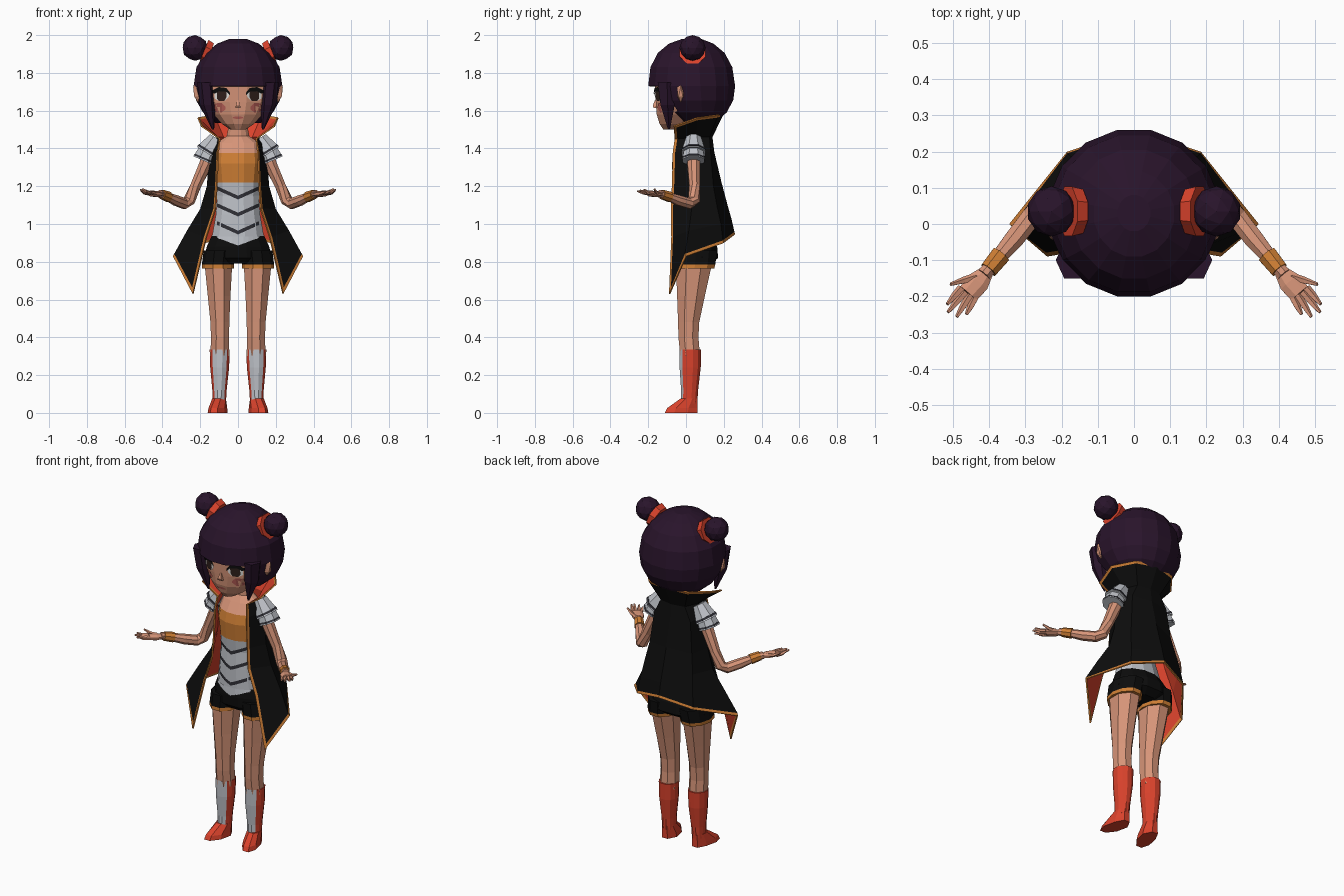
import bpy, bmesh, math
from mathutils import Vector
from mathutils.bvhtree import BVHTree

if "Cube" in bpy.data.objects:
    bpy.data.objects.remove(bpy.data.objects["Cube"])

COLORS = {
    "skin": (0.68, 0.30, 0.19), "hair_purple": (0.022, 0.007, 0.024), "black": (0.004, 0.004, 0.004),
    "red": (0.70, 0.055, 0.025), "orange": (0.62, 0.21, 0.035), "light_grey": (0.52, 0.54, 0.58),
    "dark_grey": (0.03, 0.03, 0.038), "blush": (0.50, 0.12, 0.10), "white": (0.8, 0.78, 0.75),
    "eye_brown": (0.03, 0.015, 0.012)}
MATS = {}
for key, col in COLORS.items():
    MATS[key] = bpy.data.materials.new(key)
    MATS[key].diffuse_color = (*col, 1)


def finish(name, bm, mats, rule=None, mirror=False, keep=None):
    """Turn a bmesh into an object, colouring faces by rule(centre, normal)."""
    bmesh.ops.recalc_face_normals(bm, faces=bm.faces)
    if keep:
        bad = [f for f in bm.faces if not keep(f.calc_center_median())]
        bmesh.ops.delete(bm, geom=bad, context='FACES')
    if rule:
        for f in bm.faces:
            f.material_index = rule(f.calc_center_median(), f.normal)
    me = bpy.data.meshes.new(name)
    bm.to_mesh(me)
    bm.free()
    for m in mats:
        me.materials.append(MATS[m])
    ob = bpy.data.objects.new(name, me)
    bpy.context.collection.objects.link(ob)
    if mirror:
        ob.modifiers.new("Mirror", 'MIRROR').use_mirror_merge = False
    return ob


def loft(name, rings, mats, rule=None, mirror=False, closed=True, keep=None):
    bm = bmesh.new()
    rows = [[bm.verts.new(p) for p in r] for r in rings]
    n = len(rows[0])
    for a, b in zip(rows, rows[1:]):
        for i in range(n if closed else n - 1):
            j = (i + 1) % n
            bm.faces.new((a[i], a[j], b[j], b[i]))
    if closed:
        bm.faces.new(rows[0])
        bm.faces.new(rows[-1])
    return finish(name, bm, mats, rule, mirror, keep)


def ring(z, cx, rx, yf, yb, n):
    """Level ring with flat sides facing front, back and both sides."""
    k = 1 / math.cos(math.pi / n)
    angles = [(i + 0.5) * 2 * math.pi / n for i in range(n)]
    return [Vector((cx + rx * k * math.sin(a), (yf + yb) / 2 - (yb - yf) / 2 * k * math.cos(a), z))
            for a in angles]


def stack(name, rows, n, mats, **kw):
    """rows: (z, centre x, half width, front y, back y)"""
    return loft(name, [ring(*r, n) for r in rows], mats, **kw)


def tube(name, pts, mats, n=8, flat=1.0, **kw):
    """pts: (x, y, z, radius), always mirrored"""
    ps = [Vector(p[:3]) for p in pts]
    rings = []
    for i, p in enumerate(pts):
        t = (ps[min(i + 1, len(ps) - 1)] - ps[max(i - 1, 0)]).normalized()
        s = t.cross(Vector((0, 0, 1))).normalized()
        u = s.cross(t)
        rings.append([ps[i] + p[3] * (s * math.cos(a) + u * math.sin(a) * flat)
                      for a in [(k + 0.5) * 2 * math.pi / n for k in range(n)]])
    return loft(name, rings, mats, mirror=True, **kw)


def ball(name, loc, scale, mat, sub=2):
    bm = bmesh.new()
    bmesh.ops.create_icosphere(bm, subdivisions=sub, radius=1)
    for v in bm.verts:
        v.co = Vector(loc) + Vector(a * b for a, b in zip(v.co, scale))
    return finish(name, bm, [mat], mirror=True)


def decal(name, target, cols, mat, off=0.005, mirror=True):
    """Thin strip projected on the front of target; cols: (x, top z, bottom z)"""
    me = target.data
    tree = BVHTree.FromPolygons([v.co for v in me.vertices], [p.vertices[:] for p in me.polygons])

    def hit(x, z):
        p = tree.ray_cast(Vector((x, -1, z)), Vector((0, 1, 0)))[0]
        return Vector((x, (p.y if p else -0.05) - off, z))
    rows = [[hit(x, t) for x, t, b in cols], [hit(x, b) for x, t, b in cols]]
    ob = loft(name, rows, [mat], mirror=mirror, closed=False)
    if sum(p.normal.y for p in ob.data.polygons) > 0:
        ob.data.flip_normals()
    return ob


# Head and face
head = stack("head", [(1.50, 0, .04, -.12, 0), (1.53, 0, .085, -.14, .04), (1.58, 0, .13, -.155, .08),
                      (1.645, 0, .165, -.16, .1), (1.73, 0, .185, -.165, .12), (1.82, 0, .18, -.14, .12),
                      (1.89, 0, .1, -.08, .1)], 12, ["skin"])
stack("nose", [(1.615, 0, .014, -.172, -.14), (1.625, 0, .012, -.176, -.14), (1.655, 0, .004, -.165, -.15)], 4, ["skin"])
ball("ear", (.212, -.028, 1.70), (.028, .022, .056), "skin", 1)
decal("inner_ear_cheek_blush", head, [(.065, 1.62, 1.61), (.085, 1.64, 1.59), (.11, 1.64, 1.59), (.125, 1.635, 1.6)], "blush")
decal("mouth", head, [(-.03, 1.564, 1.562), (-.01, 1.57, 1.556), (.01, 1.57, 1.556), (.03, 1.564, 1.562)], "blush", mirror=False)
decal("eye_white", head, [(.048, 1.69, 1.675), (.065, 1.71, 1.655), (.1, 1.715, 1.65), (.125, 1.70, 1.665)], "white", .004)
decal("iris", head, [(.062, 1.70, 1.67), (.072, 1.712, 1.652), (.1, 1.715, 1.65), (.112, 1.70, 1.665)], "eye_brown", .006)
decal("eyelash", head, [(.042, 1.695, 1.682), (.062, 1.72, 1.70), (.1, 1.725, 1.703), (.122, 1.715, 1.69),
                        (.14, 1.705, 1.695)], "black", .008)

# Hair with face opening, side locks and buns
hair = stack("hair", [(1.98, 0, .045, -.02, .08), (1.955, 0, .11, -.09, .145), (1.905, 0, .172, -.15, .205),
                      (1.83, 0, .22, -.188, .245), (1.73, 0, .235, -.2, .26), (1.655, 0, .222, -.17, .25),
                      (1.59, 0, .185, -.11, .215), (1.535, 0, .12, -.03, .15)], 16, ["hair_purple"],
             keep=lambda c: c.z > 1.73 or c.y > -.075)
sol = hair.modifiers.new("Thickness", 'SOLIDIFY')
sol.thickness = 0.018
stack("side_lock", [(1.75, .17, .04, -.15, -.05), (1.63, .16, .036, -.135, -.06), (1.5, .132, .005, -.095, -.085)],
      6, ["hair_purple"], mirror=True)
ball("hair_bun", (.228, .035, 1.932), (.068, .07, .068), "hair_purple")
tube("bun_tie", [(.15, .035, 1.899, .066), (.182, .035, 1.912, .074)], ["red"])

# Torso: corset, chest band, skin
torso = stack("torso", [(.92, 0, .14, -.065, .135), (1.05, 0, .117, -.065, .1), (1.15, 0, .11, -.06, .1),
                        (1.22, 0, .113, -.068, .1), (1.32, 0, .123, -.075, .1), (1.375, 0, .12, -.062, .1),
                        (1.43, 0, .115, -.025, .1), (1.465, 0, .06, .0, .09), (1.56, 0, .042, .0, .08)], 12,
              ["light_grey", "orange", "skin"], rule=lambda c, n: 0 if c.z < 1.22 else 1 if c.z < 1.37 else 2)
xs = [-.11, -.08, -.055, -.03, 0, .03, .055, .08, .11]
for zc in (1.15, 1.06, .965):
    decal("corset_stripe", torso, [(x, zc + .45 * abs(x), zc - .02 + .45 * abs(x)) for x in xs], "dark_grey", mirror=False)

# Shorts
hips = stack("shorts", [(.94, 0, .138, -.062, .132), (.88, 0, .165, -.066, .165), (.82, 0, .18, -.06, .17),
                        (.79, 0, .12, -.03, .13)], 12, ["black"])
decal("corset_point", hips, [(x, .935, .885 + .38 * abs(x)) for x in xs], "light_grey", .008, False)
stack("shorts_leg", [(.86, .098, .08, -.06, .165), (.785, .106, .081, -.06, .155), (.765, .106, .081, -.06, .15)], 10,
      ["black", "orange"], mirror=True, rule=lambda c, n: int(c.z < .785))

# Legs and boots
stack("leg", [(.8, .104, .074, -.054, .14), (.62, .1, .06, -.047, .1), (.48, .096, .05, -.042, .07),
              (.4, .095, .048, -.04, .066), (.3, .096, .05, -.03, .074)], 8, ["skin"], mirror=True)
stack("boot_shaft", [(.335, .097, .053, -.034, .08), (.24, .097, .05, -.034, .078), (.12, .098, .038, -.026, .064),
                     (.05, .099, .035, -.028, .06)], 12, ["red", "light_grey"], mirror=True,
      rule=lambda c, n: int(n.y < -.6 and abs(n.z) < .8))
foot = [ring(0, .1, .045, -.112, .06, 8), ring(.025, .1, .043, -.1, .06, 8), ring(.075, .1, .036, -.03, .06, 8)]
for r in foot:
    for p in r:
        if p.y < 0:
            p.x += -.25 * p.y
loft("boot_foot", foot, ["red"], mirror=True)

# Cape with high collar: columns run from front edge to centre back
half = [
    [(.195, -.065, 1.515), (.215, .06, 1.56), (.13, .17, 1.575), (0, .2, 1.585)],
    [(.1, -.06, 1.45), (.112, .05, 1.46), (.08, .125, 1.46), (0, .14, 1.46)],
    [(.108, -.07, 1.38), (.15, .03, 1.4), (.12, .13, 1.38), (0, .15, 1.38)],
    [(.115, -.075, 1.2), (.165, .03, 1.2), (.14, .145, 1.2), (0, .188, 1.22)],
    [(.122, -.08, 1.08), (.2, .03, 1.08), (.16, .165, 1.09), (0, .22, 1.1)],
    [(.17, -.078, .93), (.27, .015, .965), (.172, .185, 1.0), (0, .24, 1.03)],
    [(.24, -.09, .63), (.345, 0, .83), (.185, .2, .9), (0, .26, .945)]]
cape = loft("cape", [r + [(-x, y, z) for x, y, z in r[-2::-1]] for r in half],
            ["black", "red", "orange", "orange"], closed=False)
bm = bmesh.new()
bm.from_mesh(cape.data)
if sum(f.normal.y for f in bm.faces if f.calc_center_median().y > .13) < 0:
    bmesh.ops.reverse_faces(bm, faces=bm.faces[:])
trim = bmesh.ops.inset_region(bm, faces=bm.faces[:], thickness=.014, use_boundary=True, use_even_offset=True)
for f in trim["faces"]:
    f.material_index = 2
bm.to_mesh(cape.data)
bm.free()
sol = cape.modifiers.new("Lining", 'SOLIDIFY')
sol.thickness, sol.offset, sol.material_offset, sol.material_offset_rim = .008, -1, 1, 0

# Layered shoulder guards
for top, low in (((.115, .04, 1.455, .042), (.165, .04, 1.375, .068)), ((.15, .04, 1.41, .05), (.182, .04, 1.335, .064))):
    tube("shoulder_guard", [top, low], ["light_grey"])
    a, b = Vector(top[:3]), Vector(low[:3])
    tube("shoulder_guard_edge", [(*a.lerp(b, .8), low[3] * .96), (*a.lerp(b, .92), low[3] * 1.01)], ["dark_grey"])

# Arms, bracelets, hands
tube("arm", [(.14, .04, 1.42, .034), (.17, .04, 1.32, .036), (.225, .045, 1.2, .03), (.258, .042, 1.125, .032),
             (.285, .018, 1.108, .03), (.33, -.04, 1.125, .029), (.385, -.105, 1.15, .021), (.415, -.14, 1.16, .021)], ["skin"])
tube("bracelet", [(.368, -.085, 1.143, .029), (.402, -.127, 1.157, .026)], ["orange"])
tube("palm", [(.405, -.13, 1.157, .02), (.43, -.16, 1.158, .034), (.458, -.192, 1.162, .032)], ["skin"], flat=.5)
for bx, by, tx, ty, tz in ((.477, -.176, .516, -.222, 1.182), (.466, -.187, .514, -.244, 1.178),
                           (.453, -.196, .49, -.257, 1.174), (.44, -.205, .463, -.25, 1.17), (.435, -.145, .507, -.167, 1.185)):
    tube("finger", [(bx, by, 1.162, .011), ((bx + tx) / 2, (by + ty) / 2, 1.166, .01), (tx, ty, tz, .005)], ["skin"], n=5)

for m in bpy.data.materials:
    if m.users and not m.is_grease_pencil:
        m.use_nodes = True
        m.node_tree.nodes["Principled BSDF"].inputs["Base Color"].default_value = m.diffuse_color
